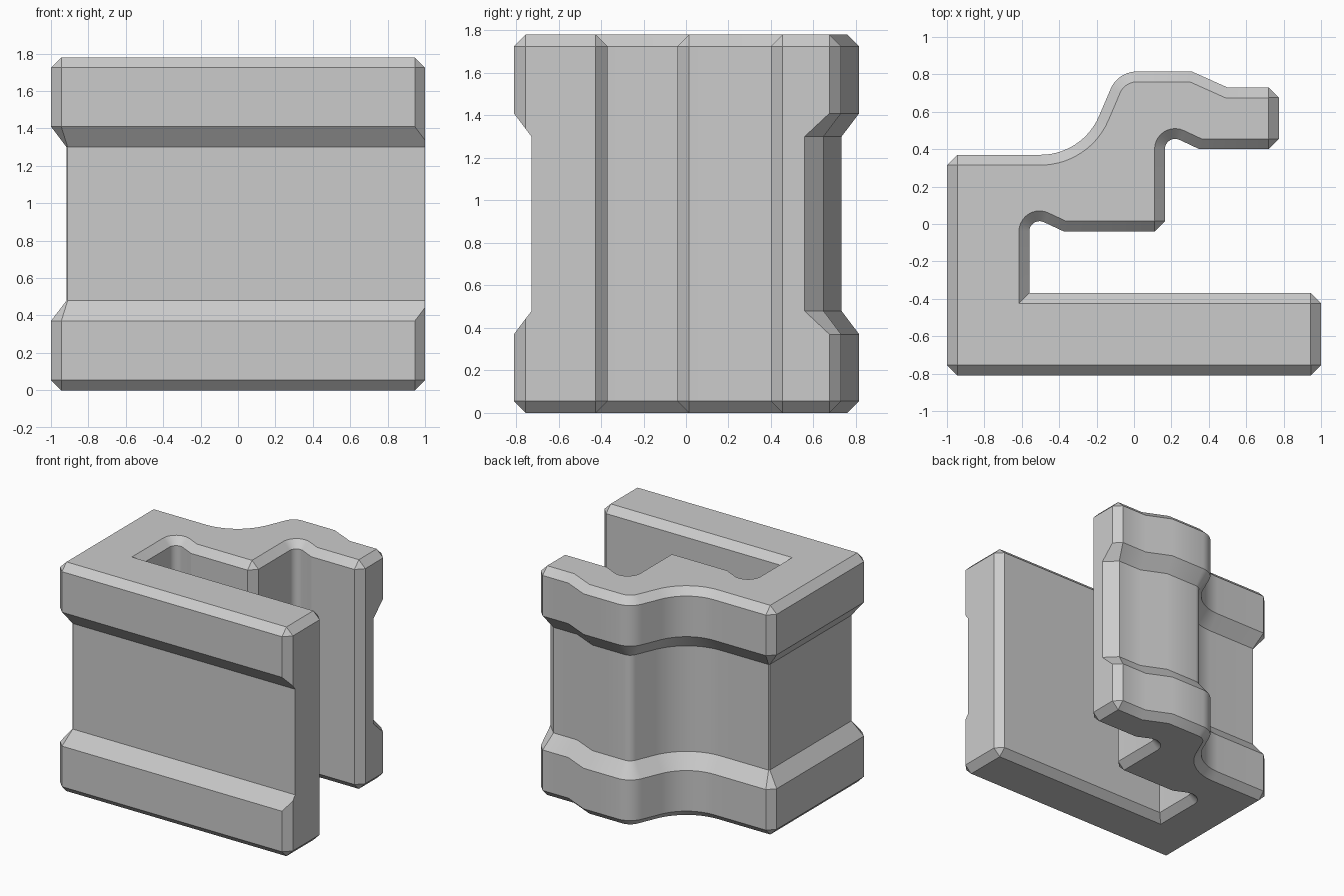
import bpy, bmesh, math
from mathutils import Vector

default = bpy.data.objects.get("Cube")
if default:
    bpy.data.objects.remove(default, do_unlink=True)

C = 0.055      # chamfer leg
D = 0.083      # depth of the recessed band
H = 1.78       # height

outline = []   # (point, kind of the edge that starts there)


def add(kind, *points):
    outline.extend((Vector(p), kind) for p in points)


def arc(kind, cx, cy, r, start, end, steps=10):
    for i in range(steps + 1):
        a = math.radians(start + (end - start) * i / steps)
        add(kind, (cx + r * math.cos(a), cy + r * math.sin(a)))


def stepped_groove(x, y):
    """Rounded relief at the top of a slot wall, sloping down to the shelf."""
    arc("inner", x + C, y, C, 180, 65)
    add("inner", (x + 0.185, y))


# Front leg, with chamfered tip
add("outer", (-1 + C, -0.81))
add("tip_chamfer", (1 - C, -0.81))
add("inner", (1, -0.81 + C))
add("inner_chamfer", (1, -0.37 - C))
add("inner", (1 - C, -0.37), (-0.56, -0.37))

# Slot wall, shelf and second step
stepped_groove(-0.56, -0.04)
add("inner_chamfer", (0.165 - C, -0.04))
add("inner", (0.165, -0.04 + C))
stepped_groove(0.165, 0.4)

# Upper arm tip
add("inner_chamfer", (0.775 - C, 0.4))
add("inner", (0.775, 0.4 + C))
add("outer_chamfer", (0.775, 0.73 - C))

# Curved back and left side
add("outer", (0.775 - C, 0.73), (0.5, 0.73), (0.31, 0.815))
arc("outer", 0.015, 0.663, 0.152, 90, 156)
arc("outer", -0.5, 0.71, 0.34, -24, -90, 14)
add("outer_chamfer", (-1 + C, 0.37))
add("outer", (-1, 0.37 - C))
add("outer_chamfer", (-1, -0.81 + C))


def cap_inset(kind):
    return C / math.sqrt(2) if "chamfer" in kind else C


def band_inset(kind, depth):
    if kind == "tip_chamfer":
        return max(0, depth - C) / math.sqrt(2)
    return depth if kind.startswith("outer") else 0


def inset_ring(distance):
    """Move every edge of the outline inward by its own distance."""
    count = len(outline)
    edges = []
    for i, (p, kind) in enumerate(outline):
        d = (outline[(i + 1) % count][0] - p).normalized()
        edges.append((Vector((-d.y, d.x)), distance(kind)))
    ring = []
    for i, (p, kind) in enumerate(outline):
        (a, da), (b, db) = edges[i - 1], edges[i]
        det = a.x * b.y - a.y * b.x
        ring.append(p + Vector((da * b.y - db * a.y, db * a.x - da * b.x)) / det)
    return ring


# Rings from the base up to the middle, then mirrored to the top
cap = inset_ring(cap_inset)
full, part, deep = [inset_ring(lambda k, d=d: band_inset(k, d)) for d in (0, C, D)]
lower = [(0, cap), (C, full), (0.37, full), (0.37 + 0.11 * C / D, part), (0.48, deep)]
levels = lower + [(H - z, ring) for z, ring in reversed(lower)]

bm = bmesh.new()
rings = [[bm.verts.new((p.x, p.y, z)) for p in ring] for z, ring in levels]
for below, above in zip(rings, rings[1:]):
    for i in range(len(below)):
        j = (i + 1) % len(below)
        bm.faces.new((below[i], below[j], above[j], above[i]))
bm.faces.new(rings[0][::-1])
bm.faces.new(rings[-1])
bmesh.ops.remove_doubles(bm, verts=bm.verts, dist=0.0005)
bmesh.ops.recalc_face_normals(bm, faces=bm.faces)
mesh = bpy.data.meshes.new("clip_bracket")
bm.to_mesh(mesh)
bm.free()

# Plain grey finish
grey = bpy.data.materials.new("plain_grey")
grey.use_nodes = True
colour = (0.6, 0.6, 0.6, 1)
grey.diffuse_color = colour
grey.node_tree.nodes["Principled BSDF"].inputs["Base Color"].default_value = colour
mesh.materials.append(grey)

bracket = bpy.data.objects.new("clip_bracket", mesh)
bpy.context.collection.objects.link(bracket)
bpy.ops.object.select_all(action="DESELECT")
bracket.select_set(True)
bpy.context.view_layer.objects.active = bracket
bpy.ops.object.shade_smooth_by_angle(angle=math.radians(25))
